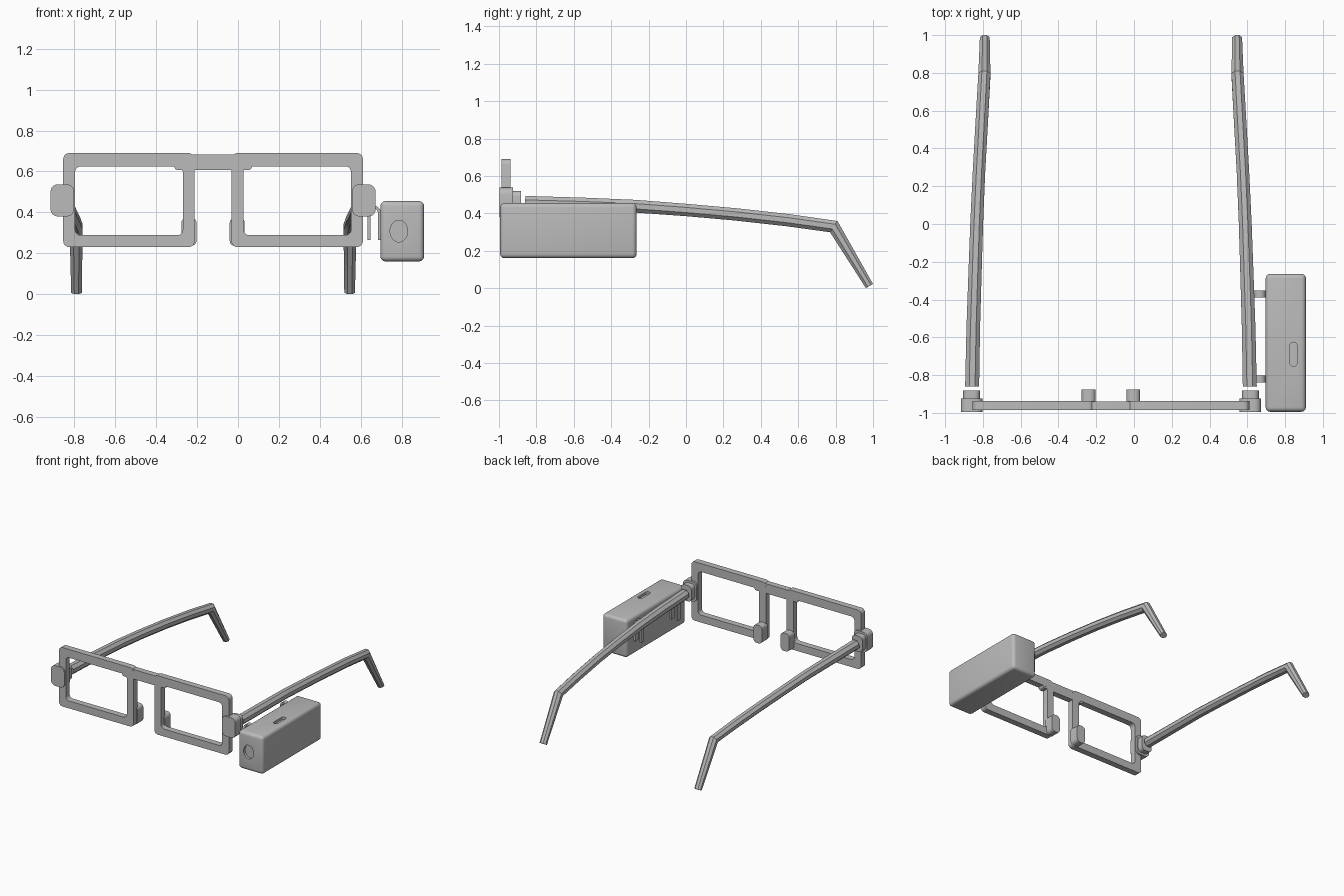
import bpy, bmesh, math
from mathutils import Vector

if "Cube" in bpy.data.objects:
    bpy.data.objects.remove(bpy.data.objects["Cube"], do_unlink=True)

grey = bpy.data.materials.new("plain grey")
grey.use_nodes = True
COLOUR = (0.5, 0.5, 0.5, 1)
grey.diffuse_color = COLOUR
grey.node_tree.nodes["Principled BSDF"].inputs["Base Color"].default_value = COLOUR

MID = -0.122  # centre line of the spectacles
SIDES = (("right", -1), ("left", 1))


def finish(name, bm, smooth=True):
    bmesh.ops.recalc_face_normals(bm, faces=bm.faces)
    mesh = bpy.data.meshes.new(name)
    bm.to_mesh(mesh)
    bm.free()
    mesh.materials.append(grey)
    ob = bpy.data.objects.new(name, mesh)
    bpy.context.collection.objects.link(ob)
    bpy.ops.object.select_all(action='DESELECT')
    ob.select_set(True)
    bpy.context.view_layer.objects.active = ob
    if smooth:
        bpy.ops.object.shade_smooth_by_angle(angle=math.radians(35))
    return ob


def rounded(x0, x1, z0, z1, r, n=5):
    """Outline of a rounded rectangle."""
    corners = ((x1 - r, z1 - r), (x0 + r, z1 - r), (x0 + r, z0 + r), (x1 - r, z0 + r))
    return [(cx + r * math.cos(a), cz + r * math.sin(a))
            for q, (cx, cz) in enumerate(corners)
            for a in [(q + i / n) * math.pi / 2 for i in range(n + 1)]]


def prism(name, outline, y0, y1, hole=None):
    """Extrude an x-z outline along y, with an optional matching hole."""
    bm = bmesh.new()

    def loop(pts, y):
        return [bm.verts.new((x, y, z)) for x, z in pts]

    def bridge(a, b):
        for i in range(len(a)):
            j = (i + 1) % len(a)
            bm.faces.new((a[i], a[j], b[j], b[i]))

    front, back = loop(outline, y0), loop(outline, y1)
    bridge(front, back)
    if hole:
        hole_front, hole_back = loop(hole, y0), loop(hole, y1)
        bridge(hole_front, hole_back)
        bridge(front, hole_front)
        bridge(back, hole_back)
    else:
        bm.faces.new(front)
        bm.faces.new(back)
    return finish(name, bm)


def span(s, a, b):
    """x range on one side of the centre line, from distances a to b."""
    return sorted((MID + s * a, MID + s * b))


# Temple path: distance from centre, y, z, half width, half height
TEMPLE = ((0.735, -0.86, 0.457, 0.037, 0.036), (0.729, -0.55, 0.449, 0.036, 0.035),
          (0.720, -0.27, 0.438, 0.035, 0.034), (0.711, 0.0, 0.418, 0.034, 0.033),
          (0.699, 0.27, 0.394, 0.033, 0.033), (0.684, 0.54, 0.364, 0.033, 0.033),
          (0.670, 0.79, 0.329, 0.032, 0.036), (0.668, 0.981, 0.011, 0.026, 0.022))


def temple(name, s):
    bm = bmesh.new()
    pts = [Vector((MID + s * d, y, z)) for d, y, z, w, h in TEMPLE]
    rings = []
    for i, p in enumerate(pts):
        before = (p - pts[i - 1]).normalized() if i else Vector()
        after = (pts[i + 1] - p).normalized() if i + 1 < len(pts) else Vector()
        t = (before + after).normalized()
        up = Vector((0, -t.z, t.y)).normalized()
        w, h = TEMPLE[i][3:]
        ring = []
        for k in range(8):
            a = (k + 0.5) * math.pi / 4
            c, d = math.cos(a) / math.cos(math.pi / 8), math.sin(a) / math.cos(math.pi / 8)
            ring.append(bm.verts.new(p + Vector((w * c, 0, 0)) + up * h * d))
        rings.append(ring)
    for a, b in zip(rings, rings[1:]):
        for k in range(8):
            j = (k + 1) % 8
            bm.faces.new((a[k], a[j], b[j], b[k]))
    bm.faces.new(rings[0])
    bm.faces.new(rings[-1])
    finish(name, bm)


# Rims, hinges, nose pads and temples on both sides
for side, s in SIDES:
    prism(side + "_rim", rounded(*span(s, 0.09, 0.733), 0.23, 0.69, 0.03), -0.986, -0.938,
          rounded(*span(s, 0.148, 0.675), 0.288, 0.625, 0.028))
    prism(side + "_hinge_block", rounded(*span(s, 0.68, 0.795), 0.38, 0.537, 0.035),
          -0.996, -0.925)
    prism(side + "_hinge_knuckle", rounded(*span(s, 0.693, 0.783), 0.397, 0.52, 0.03),
          -0.93, -0.882)
    prism(side + "_nose_pad", rounded(*span(s, 0.081, 0.155), 0.235, 0.375, 0.028),
          -0.95, -0.877)
    temple(side + "_temple", s)

# Bridge between the rims
prism("bridge", rounded(*span(1, -0.19, 0.19), 0.607, 0.682, 0.018), -0.985, -0.939)


# Side unit with a front opening and a slot on top
def box(name, low, high, radius):
    bm = bmesh.new()
    bmesh.ops.create_cube(bm, size=1)
    for v in bm.verts:
        v.co = [low[i] if v.co[i] < 0 else high[i] for i in range(3)]
    bmesh.ops.bevel(bm, geom=bm.edges[:], offset=radius, segments=4, profile=0.5,
                    affect='EDGES')
    return finish(name, bm)


def cut(target, cutter):
    mod = target.modifiers.new("cut", 'BOOLEAN')
    mod.operation, mod.solver, mod.object = 'DIFFERENCE', 'EXACT', cutter
    cutter.hide_render = True
    bpy.ops.object.select_all(action='DESELECT')
    target.select_set(True)
    bpy.context.view_layer.objects.active = target
    bpy.ops.object.modifier_apply(modifier=mod.name)
    bpy.data.objects.remove(cutter, do_unlink=True)


unit = box("side_unit", (0.697, -0.994, 0.16), (0.91, -0.264, 0.455), 0.024)
oval = [(0.787 + 0.043 * math.cos(a), 0.308 + 0.053 * math.sin(a))
        for a in [i * math.tau / 32 for i in range(32)]]
cut(unit, prism("opening_cutter", oval, -1.1, -0.974))
slot = prism("slot_cutter", rounded(0.825, 0.863, 0.626, 0.753, 0.018), 0.435, 0.6)
for v in slot.data.vertices:  # lay the slot profile flat
    x, y, z = v.co
    v.co = (x, -z, y)
slot.data.flip_normals()
slot.data.update()
bm = bmesh.new()
bm.from_mesh(slot.data)
bmesh.ops.recalc_face_normals(bm, faces=bm.faces)
bm.to_mesh(slot.data)
bm.free()
cut(unit, slot)
bpy.ops.object.shade_smooth_by_angle(angle=math.radians(35))

# Hooked clips that hang the unit on the temple
ARCH = [i * math.pi / 10 for i in range(11)]


def arch(r):
    return [(0.666 + r * math.cos(a), 0.40 + r * math.sin(a)) for a in ARCH]


outer, inner = arch(0.032), arch(0.018)
hook = [(outer[0][0], 0.265)] + outer + [(outer[-1][0], 0.265), (inner[-1][0], 0.265)]
hook += inner[::-1] + [(inner[0][0], 0.265)]
for name, y in (("front_clip", -0.82), ("rear_clip", -0.37)):
    prism(name, hook, y - 0.019, y + 0.019)
